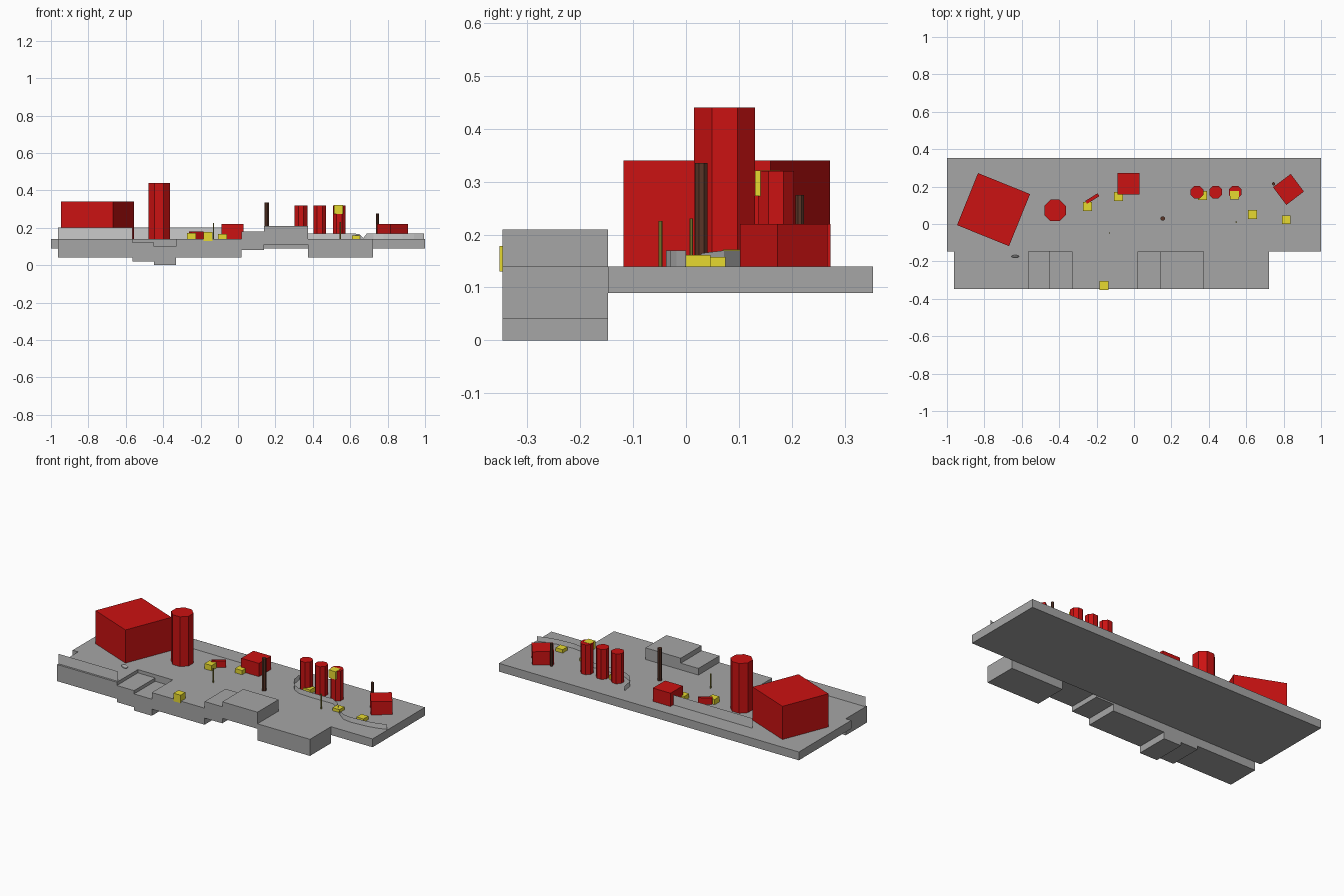
import bpy, math
from mathutils import Matrix

if "Cube" in bpy.data.objects:
    bpy.data.objects.remove(bpy.data.objects["Cube"])


def material(name, rgb):
    m = bpy.data.materials.new(name)
    m.diffuse_color = (*rgb, 1)
    m.use_nodes = True
    m.node_tree.nodes["Principled BSDF"].inputs["Base Color"].default_value = m.diffuse_color
    return m


STONE = material("stone_grey", (0.38, 0.38, 0.38))
RED = material("red", (0.6, 0.006, 0.006))
YELLOW = material("yellow", (0.8, 0.7, 0.03))
BROWN = material("dark_brown", (0.1, 0.035, 0.02))
OLIVE = material("olive", (0.3, 0.27, 0.04))


def mesh_object(name, verts, faces, mat=None):
    me = bpy.data.meshes.new(name)
    me.from_pydata(verts, [], faces)
    ob = bpy.data.objects.new(name, me)
    bpy.context.collection.objects.link(ob)
    if mat:
        me.materials.append(mat)
    return ob


def box(name, center, size, mat=None, angle=0):
    bpy.ops.mesh.primitive_cube_add(size=1)
    ob = bpy.context.object
    ob.name = name
    ob.data.transform(Matrix.Diagonal((*size, 1)))
    ob.location = center
    ob.rotation_euler.z = math.radians(angle)
    if mat:
        ob.data.materials.append(mat)
    return ob


def span(name, x, y, z, mat=None):
    c = [(a + b) / 2 for a, b in (x, y, z)]
    return box(name, c, [b - a for a, b in (x, y, z)], mat)


def post(name, x, y, radius, top, mat, sides=8):
    bpy.ops.mesh.primitive_cylinder_add(vertices=sides, radius=radius, depth=top - G,
                                        location=(x, y, (top + G) / 2))
    ob = bpy.context.object
    ob.name = name
    ob.data.transform(Matrix.Rotation(math.pi / sides, 4, 'Z'))
    ob.data.materials.append(mat)


def wall(name, path):
    """Thin upright sheet; path points are (x, y, height)."""
    n = len(path)
    verts = [(x, y, G) for x, y, h in path] + [(x, y, G + h) for x, y, h in path]
    mesh_object(name, verts, [(i, i + 1, n + i + 1, n + i) for i in range(n - 1)])


G = 0.14  # ground level

# Ground slab and the stepped blocks along the front
span("ground_slab", (-1, 1), (-0.147, 0.353), (0.09, G), STONE)
edges = [-0.963, -0.565, -0.45, -0.332, 0.02, 0.138, 0.373, 0.723]
tops = [0.14, 0.12, 0.10, 0.14, 0.18, 0.21, 0.14]
for i, top in enumerate(tops):
    span(f"front_block_{i + 1}", (edges[i], edges[i + 1]), (-0.347, -0.147), (top - 0.1, top), STONE)

# Thin walls
wall("front_wall", [(-0.963, -0.335, 0.06), (-0.565, -0.335, 0.06)])
wall("back_wall", [(-0.615, 0.247, 0.06), (-0.08, 0.247, 0.06)])
wall("curved_wall", [(0.233, 0.254, 0.03), (0.243, 0.185, 0.03), (0.285, 0.13, 0.03), (0.334, 0.105, 0.03),
                     (0.43, 0.1, 0.03), (0.56, 0.103, 0.03), (0.615, 0.072, 0.03), (0.65, 0.03, 0.025),
                     (0.67, 0.012, 0.005), (0.69, -0.005, 0.03), (0.725, -0.03, 0.03), (0.778, -0.038, 0.03),
                     (0.88, -0.03, 0.03), (0.94, -0.018, 0.03), (0.995, 0.0, 0.03)])

# Red buildings and towers
box("large_building", (-0.751, 0.077, 0.24), (0.3, 0.3, 0.2), RED, -22)
box("middle_hut", (-0.029, 0.215, 0.18), (0.118, 0.117, 0.08), RED)
box("right_hut", (0.826, 0.185, 0.18), (0.118, 0.118, 0.08), RED, 37)
box("red_barrier", (-0.223, 0.136, 0.16), (0.078, 0.018, 0.04), RED, 32)
post("tall_tower", -0.422, 0.073, 0.0625, 0.44, RED)
for i, x in enumerate((0.337, 0.437, 0.541)):
    post(f"silo_{i + 1}", x, 0.17, 0.037, 0.32, RED)

# Yellow crates, partly sunk into their surroundings
crates = [(-0.249, 0.093, 0.148), (-0.083, 0.147, 0.142), (-0.16, -0.329, 0.154), (0.366, 0.153, 0.142),
          (0.537, 0.154, 0.297), (0.634, 0.051, 0.134), (0.814, 0.023, 0.137)]
for i, c in enumerate(crates):
    box(f"crate_{i + 1}", c, (0.047, 0.047, 0.048), YELLOW)

# Poles
post("thick_pole", 0.154, 0.029, 0.0125, 0.335, BROWN)
post("right_pole", 0.746, 0.215, 0.009, 0.275, BROWN)
post("thin_pole_left", -0.131, -0.048, 0.004, 0.226, OLIVE)
post("thin_pole_right", 0.547, 0.01, 0.004, 0.23, OLIVE)

# Small pebble by the large building
bpy.ops.mesh.primitive_uv_sphere_add(segments=8, ring_count=6, radius=1, location=(-0.635, -0.173, 0.151))
pebble = bpy.context.object
pebble.name = "pebble"
pebble.data.transform(Matrix.Diagonal((0.022, 0.007, 0.012, 1)))
